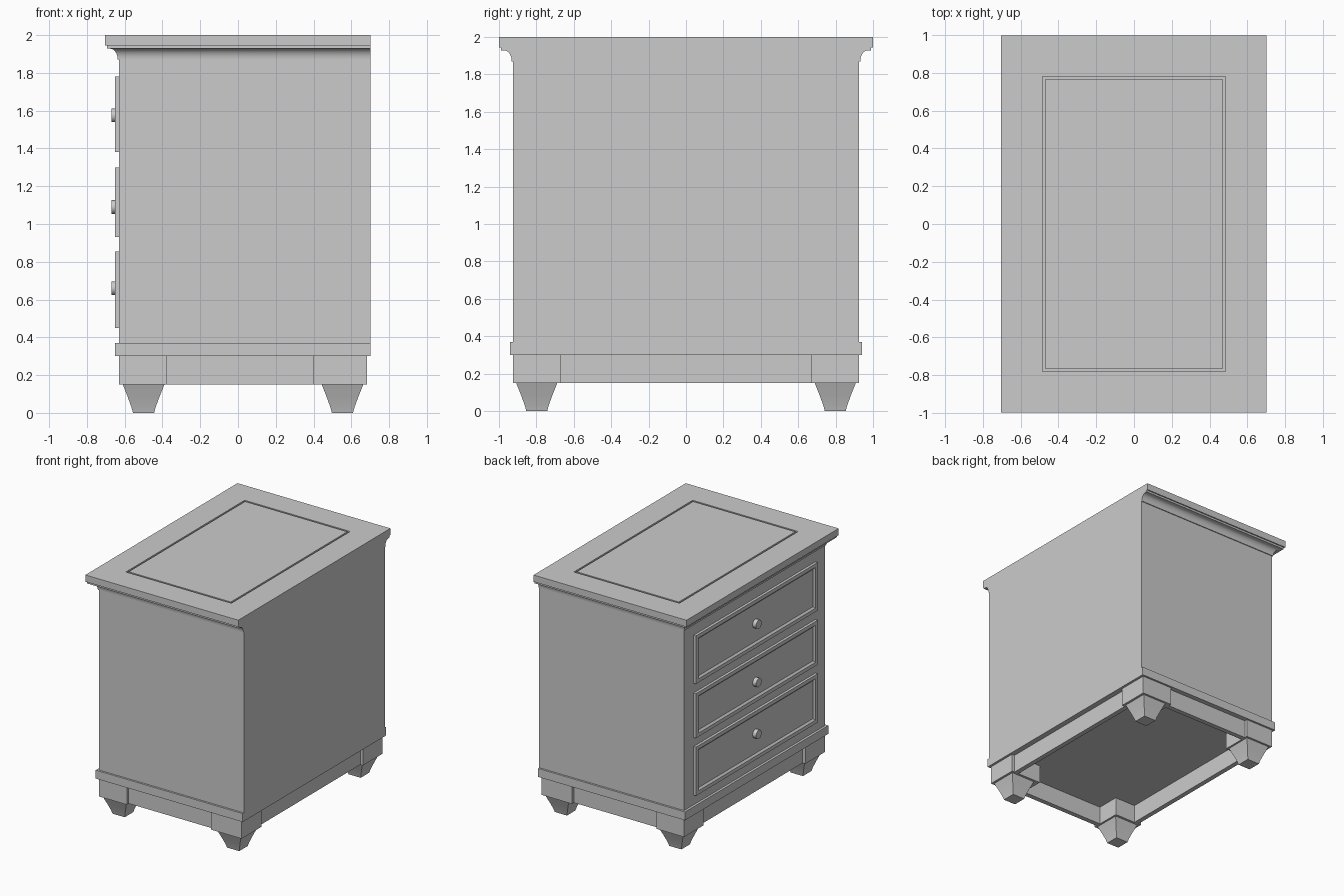
import bpy, bmesh, math

if "Cube" in bpy.data.objects:
    bpy.data.objects.remove(bpy.data.objects["Cube"], do_unlink=True)

GREY = (0.6, 0.6, 0.6, 1.0)
mat = bpy.data.materials.new("plain grey")
mat.use_nodes = True
mat.diffuse_color = GREY
mat.node_tree.nodes["Principled BSDF"].inputs["Base Color"].default_value = GREY


def finish(name, bm, smooth=False):
    bmesh.ops.recalc_face_normals(bm, faces=bm.faces[:])
    mesh = bpy.data.meshes.new(name)
    bm.to_mesh(mesh)
    bm.free()
    mesh.materials.append(mat)
    obj = bpy.data.objects.new(name, mesh)
    bpy.context.collection.objects.link(obj)
    if smooth:
        bpy.ops.object.select_all(action="DESELECT")
        obj.select_set(True)
        bpy.context.view_layer.objects.active = obj
        bpy.ops.object.shade_smooth_by_angle(angle=math.radians(30))
    return obj


def loft(name, rects, place=lambda u, v, w: (u, v, w), smooth=False):
    """Closed skin through rectangles (u0, u1, v0, v1) at level w."""
    bm = bmesh.new()
    rings = []
    for u0, u1, v0, v1, w in rects:
        corners = ((u0, v0), (u1, v0), (u1, v1), (u0, v1))
        rings.append([bm.verts.new(place(u, v, w)) for u, v in corners])
    for a, b in zip(rings, rings[1:]):
        for i in range(4):
            j = (i + 1) % 4
            bm.faces.new((a[i], a[j], b[j], b[i]))
    bm.faces.new(rings[0])
    bm.faces.new(rings[-1])
    return finish(name, bm, smooth)


def box(name, x0, x1, y0, y1, z0, z1):
    return loft(name, [(x0, x1, y0, y1, z) for z in (z0, z1)])


# Cabinet: drawer face at -x, plain back at +x
FACE, BACK, SIDE = -0.63, 0.702, 0.925
box("cabinet_body", FACE, BACK, -SIDE, SIDE, 0.37, 1.87)
box("base_trim", FACE - 0.02, BACK, -SIDE - 0.016, SIDE + 0.016, 0.30, 0.37)


# Top with cove moulding on three sides and a routed rectangular groove
def ledge(d, z):
    return (FACE - d, BACK, -SIDE - d, SIDE + d, z)


cove = []
for i in range(9):
    t = math.pi / 2 * i / 8
    cove.append(ledge(0.047 - 0.04 * math.cos(t), 1.872 + 0.056 * math.sin(t)))
slab = [ledge(0.064, 1.928), ledge(0.064, 1.944), ledge(0.074, 1.944), ledge(0.074, 2.0)]
groove = [(-x, x, -y, y, z) for x, y, z in
          ((0.485, 0.78, 2.0), (0.485, 0.78, 1.988), (0.47, 0.765, 1.988), (0.47, 0.765, 2.0))]
loft("moulded_top", [ledge(0.0, 1.87), ledge(0.007, 1.87)] + cove + slab + groove, smooth=True)

# Drawer fronts with raised frames, and round knobs
for label, z0, z1, knob_z in (("lower", 0.45, 0.855, 0.66),
                              ("middle", 0.93, 1.30, 1.09),
                              ("upper", 1.38, 1.78, 1.575)):
    steps = ((0, 0.625), (0, 0.652), (0.03, 0.652), (0.045, 0.638))
    loft(label + "_drawer_front",
         [(-0.80 + d, 0.80 - d, z0 + d, z1 - d, w) for d, w in steps],
         place=lambda u, v, w: (-w, u, v))
    bm = bmesh.new()
    bmesh.ops.create_cone(bm, cap_ends=True, segments=24, radius1=0.036,
                          radius2=0.036, depth=0.04)
    for v in bm.verts:
        v.co = (v.co.z - 0.65, v.co.x, v.co.y + knob_z)
    finish(label + "_drawer_knob", bm, smooth=True)

# Corner blocks and tapered feet
for end, x0, x1, foot_x in (("front", -0.63, -0.375, -0.50), ("back", 0.40, 0.682, 0.553)):
    for side, s in (("right", -1), ("left", 1)):
        ya, yb = sorted((s * 0.668, s * SIDE))
        box(f"{end}_{side}_corner_block", x0, x1, ya, yb, 0.15, 0.30)
        foot = []
        for h, z in ((0.11, 0.15), (0.084, 0.085), (0.064, 0.03), (0.056, 0.0)):
            foot.append((foot_x - h, foot_x + h, s * 0.798 - h, s * 0.798 + h, z))
        loft(f"{end}_{side}_foot", foot, smooth=True)

# Aprons set back between the corner blocks
IN, THICK = 0.025, 0.04
for name, x in (("front_apron", -0.63 + IN), ("back_apron", 0.682 - IN - THICK)):
    box(name, x, x + THICK, -0.668, 0.668, 0.15, 0.30)
for side, s in (("right", -1), ("left", 1)):
    ya, yb = sorted((s * (SIDE - IN), s * (SIDE - IN - THICK)))
    box(side + "_apron", -0.375, 0.40, ya, yb, 0.15, 0.30)
